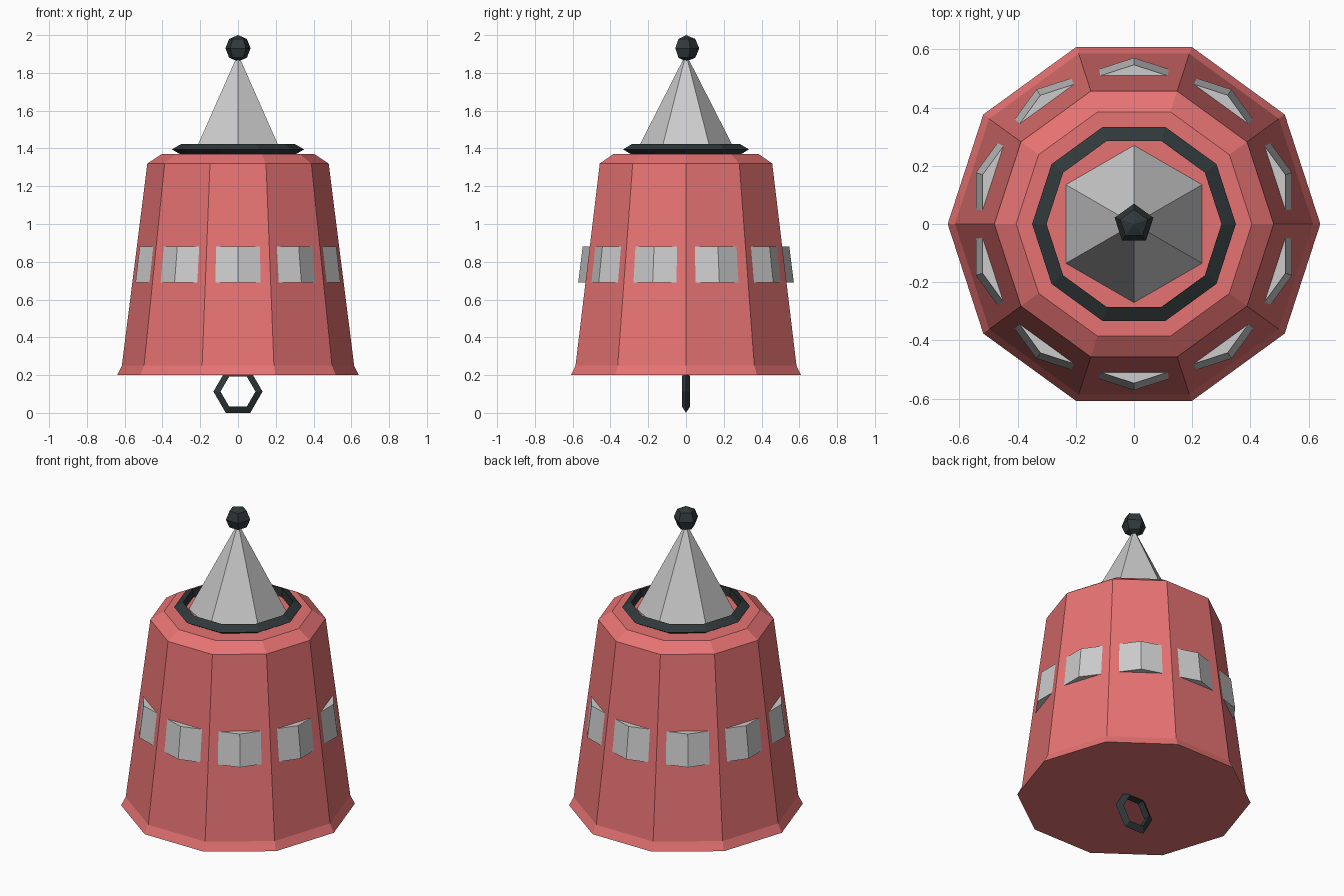
import bpy, bmesh
from math import sin, cos, pi, radians

if "Cube" in bpy.data.objects:
    bpy.data.objects.remove(bpy.data.objects["Cube"])


def material(name, rgb):
    m = bpy.data.materials.new(name)
    m.diffuse_color = (*rgb, 1)
    m.use_nodes = True
    m.node_tree.nodes["Principled BSDF"].inputs["Base Color"].default_value = m.diffuse_color
    return m


def lathe(name, profile, sides, phase=0, loop=False, mat=None):
    """Spin an (r, z) profile into flat faces; loop closes it into a ring."""
    bm = bmesh.new()
    rings = []
    for r, z in profile:
        if r == 0:
            rings.append([bm.verts.new((0, 0, z))] * sides)
        else:
            angles = [radians(phase) + 2 * pi * i / sides for i in range(sides)]
            rings.append([bm.verts.new((r * cos(a), r * sin(a), z)) for a in angles])
    pairs = list(zip(rings, rings[1:]))
    if loop:
        pairs.append((rings[-1], rings[0]))
    for a, b in pairs:
        for i in range(sides):
            j = (i + 1) % sides
            bm.faces.new(list(dict.fromkeys((a[i], a[j], b[j], b[i]))))
    if not loop:
        for (r, _), ring in zip((profile[0], profile[-1]), (rings[0], rings[-1])):
            if r > 0:
                bm.faces.new(ring)
    bmesh.ops.recalc_face_normals(bm, faces=bm.faces)
    mesh = bpy.data.meshes.new(name)
    bm.to_mesh(mesh)
    bm.free()
    if mat:
        mesh.materials.append(mat)
    obj = bpy.data.objects.new(name, mesh)
    bpy.context.collection.objects.link(obj)
    return obj


def triangle_ring(name, major, minor, sides, mat):
    """Ring with a triangular section whose sharp edge points outward."""
    section = [(major + minor * cos(2 * pi * k / 3), minor * sin(2 * pi * k / 3))
               for k in range(3)]
    return lathe(name, section, sides, loop=True, mat=mat)


red = material("red", (0.80, 0.17, 0.17))
dark = material("dark", (0.03, 0.04, 0.042))

# Ten-sided tapered body with flared foot and bevelled shoulder
lathe("body", [(0.64, 0.2), (0.615, 0.25), (0.48, 1.32), (0.405, 1.37)], 10, mat=red)

# Band turned half a side, so its corners poke through as window panels
lathe("window_band", [(0.571, 0.69), (0.547, 0.88)], 10, phase=18)

# Six-sided spire
lathe("spire", [(0.27, 1.37), (0, 1.9)], 6, phase=90)

# Five-sided ball on the tip
R = 0.07
ball = [(0, -R)] + [(R * cos(a), R * sin(a)) for a in (-pi / 4, 0, pi / 4)] + [(0, R)]
lathe("tip_ball", ball, 5, phase=90, mat=dark).location.z = 1.93

# Collar ring on the top
triangle_ring("collar_ring", 0.317, 0.033, 10, dark).location.z = 1.395

# Upright hexagonal loop under the body
hoop = triangle_ring("bottom_loop", 0.105, 0.025, 6, dark)
hoop.rotation_euler.x = pi / 2
hoop.location.z = 0.113
